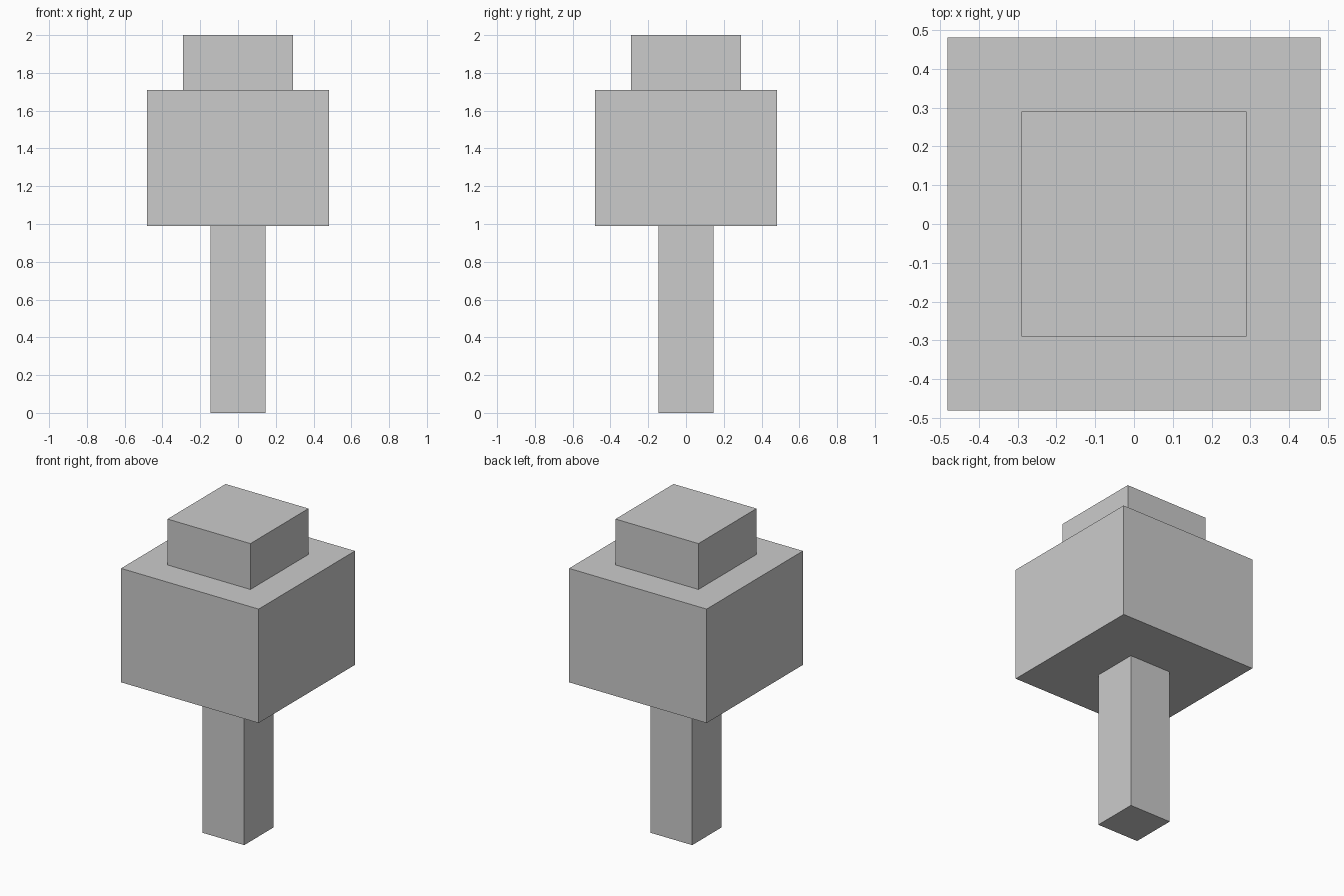
import bpy

# Remove the default object
cube = bpy.data.objects.get("Cube")
if cube:
    bpy.data.objects.remove(cube, do_unlink=True)

# Single plain grey material
grey = bpy.data.materials.new("plain_grey")
grey.use_nodes = True
colour = (0.6, 0.6, 0.6, 1)
grey.diffuse_color = colour
grey.node_tree.nodes["Principled BSDF"].inputs["Base Color"].default_value = colour


def square_block(name, width, bottom, top):
    """Add a square block centred on the z axis."""
    bpy.ops.mesh.primitive_cube_add(size=1, location=(0, 0, (bottom + top) / 2))
    block = bpy.context.object
    block.name = name
    block.scale = (width, width, top - bottom)
    bpy.ops.object.transform_apply(location=False, rotation=False, scale=True)
    block.data.materials.append(grey)
    return block


# Blocky tree: trunk, wide lower crown, small upper crown
square_block("trunk", 0.29, 0, 0.99)
square_block("lower_crown", 0.962, 0.99, 1.71)
square_block("upper_crown", 0.58, 1.71, 2)
